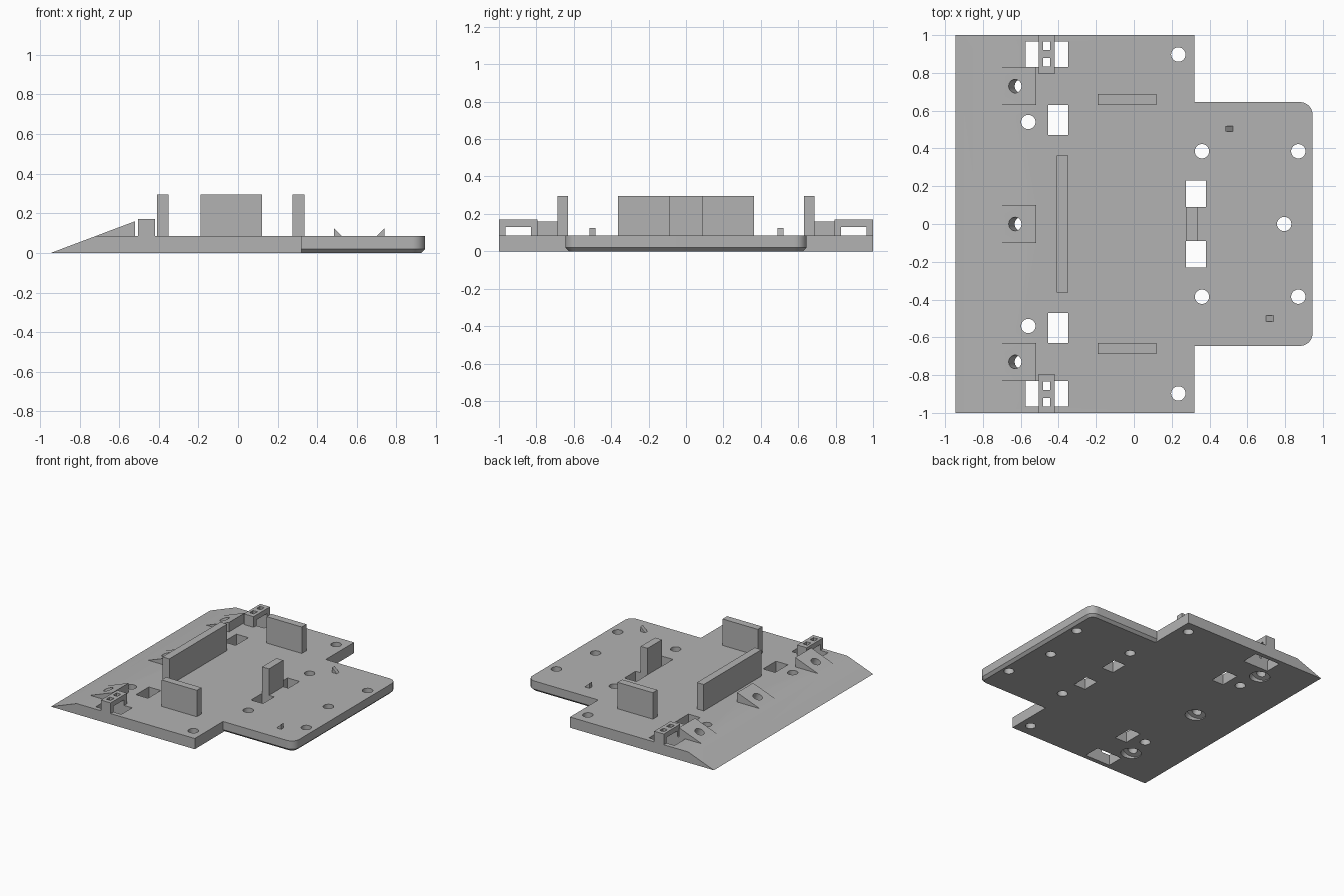
import bpy, bmesh, math
from mathutils import Matrix, Vector

if "Cube" in bpy.data.objects:
    bpy.data.objects.remove(bpy.data.objects["Cube"])

GREY = (0.45, 0.45, 0.45, 1)
mat = bpy.data.materials.new("plain grey")
mat.use_nodes = True
mat.diffuse_color = GREY
mat.node_tree.nodes["Principled BSDF"].inputs["Base Color"].default_value = GREY

TOP = 0.085                      # plate thickness
WALL_TOP = 0.295
NOSE, PEAK_X, PEAK_Z = -0.945, -0.52, 0.16
SLOPE = PEAK_Z / (PEAK_X - NOSE)
STEP = 0.32                      # where the wide plate ends


def make(name, bm):
    bmesh.ops.recalc_face_normals(bm, faces=bm.faces)
    me = bpy.data.meshes.new(name)
    bm.to_mesh(me)
    bm.free()
    me.materials.append(mat)
    ob = bpy.data.objects.new(name, me)
    bpy.context.collection.objects.link(ob)
    return ob


def add_box(bm, x0, x1, y0, y1, z0, z1):
    m = Matrix.Translation(((x0 + x1) / 2, (y0 + y1) / 2, (z0 + z1) / 2))
    bmesh.ops.create_cube(bm, size=1, matrix=m @ Matrix.Diagonal((x1 - x0, y1 - y0, z1 - z0, 1)))


def box(name, *dims):
    bm = bmesh.new()
    add_box(bm, *dims)
    return make(name, bm)


def add_cylinder(bm, x, y, z, radius, depth, tilt=0.0):
    m = Matrix.Translation((x, y, z)) @ Matrix.Rotation(tilt, 4, 'Y')
    bmesh.ops.create_cone(bm, cap_ends=True, segments=40, radius1=radius,
                          radius2=radius, depth=depth, matrix=m)


def side_profile(name, points, y0, y1):
    """Extrude an x-z outline along y."""
    bm = bmesh.new()
    face = bm.faces.new([bm.verts.new((x, y0, z)) for x, z in points])
    new = bmesh.ops.extrude_face_region(bm, geom=[face])["geom"]
    bmesh.ops.translate(bm, vec=(0, y1 - y0, 0),
                        verts=[v for v in new if isinstance(v, bmesh.types.BMVert)])
    return make(name, bm)


def combine(ob, tool, operation):
    mod = ob.modifiers.new("combine", 'BOOLEAN')
    mod.operation, mod.solver, mod.object = operation, 'EXACT', tool
    bpy.context.view_layer.objects.active = ob
    bpy.ops.object.modifier_apply(modifier=mod.name)
    bpy.data.objects.remove(tool)


# Wide plate with a ramped nose
plate = side_profile("base_plate", [(NOSE, 0), (STEP, 0), (STEP, TOP),
                                    (NOSE + TOP / SLOPE, TOP)], -1, 1)

# Narrower tongue: rounded corners and a chamfered underside
bm = bmesh.new()
rings = []
for z, inset in ((0, 0.02), (0.02, 0), (TOP, 0)):
    x1, y1, r = 0.945 - inset, 0.645 - inset, 0.065 - inset
    quarter = [(x1 - r + r * math.sin(a), y1 - r + r * math.cos(a))
               for a in (math.pi / 2 * i / 10 for i in range(11))]
    half = [(STEP - 0.1, y1)] + quarter
    outline = half + [(x, -y) for x, y in reversed(half)]
    rings.append([bm.verts.new((x, y, z)) for x, y in outline])
n = len(rings[0])
for low, high in zip(rings, rings[1:]):
    for i in range(n):
        bm.faces.new((low[i], low[(i + 1) % n], high[(i + 1) % n], high[i]))
bm.faces.new(rings[0])
bm.faces.new(rings[-1])
combine(plate, make("tongue", bm), 'UNION')

# Wedges that carry the ramp on upwards
WEDGE_Y = (-0.73, 0, 0.73)
for y in WEDGE_Y:
    points = [(NOSE + TOP / SLOPE, TOP), (NOSE + TOP / SLOPE, 0.05),
              (PEAK_X, 0.05), (PEAK_X, PEAK_Z)]
    combine(plate, side_profile("wedge", points, y - 0.1, y + 0.1), 'UNION')

# Slots, screw holes and tilted bores
bm = bmesh.new()
tilt = -math.atan(SLOPE)
axis = Vector((math.sin(tilt), 0, math.cos(tilt)))
bore_top = Vector((-0.63, 0, (-0.63 - NOSE) * SLOPE))
for s in (-1, 1):
    for x0, x1, ya, yb in ((-0.575, -0.35, 0.83, 0.965),
                           (-0.455, -0.35, 0.47, 0.63),
                           (0.275, 0.38, 0.09, 0.23)):
        add_box(bm, x0, x1, *sorted((s * ya, s * yb)), -0.1, 0.2)
    for x, y in ((0.235, 0.897), (-0.56, 0.54), (0.36, 0.385), (0.87, 0.385)):
        add_cylinder(bm, x, s * y, 0, 0.038, 0.4)
add_cylinder(bm, 0.795, 0, 0, 0.038, 0.4)
for y in WEDGE_Y:
    add_cylinder(bm, bore_top.x, y, bore_top.z, 0.036, 0.5, tilt)
combine(plate, make("hole_cutter", bm), 'DIFFERENCE')

# Wide recesses under the tilted bores
bm = bmesh.new()
centre = bore_top - axis * (0.09 + 0.1)
for y in WEDGE_Y:
    add_cylinder(bm, centre.x, y, centre.z, 0.072, 0.2, tilt)
combine(plate, make("recess_cutter", bm), 'DIFFERENCE')

bpy.ops.object.select_all(action='DESELECT')
plate.select_set(True)
bpy.context.view_layer.objects.active = plate
bpy.ops.object.shade_smooth_by_angle(angle=math.radians(25))

# Upright walls
box("long_wall", -0.41, -0.35, -0.363, 0.363, TOP, WALL_TOP)
box("short_wall", 0.275, 0.335, -0.09, 0.09, TOP, WALL_TOP)

for s, side in ((-1, "front"), (1, "back")):
    box(side + "_wall", -0.19, 0.12, *sorted((s * 0.63, s * 0.688)), TOP, WALL_TOP)

    # Bridge over the outer slot, with two square openings
    bridge = box(side + "_bridge", -0.505, -0.42, *sorted((s * 0.795, s)), TOP, 0.17)
    combine(bridge, box("arch_cutter", -0.6, -0.3, *sorted((s * 0.83, s * 0.965)),
                        0, 0.13), 'DIFFERENCE')
    bm = bmesh.new()
    for ya, yb in ((0.835, 0.88), (0.922, 0.965)):
        add_box(bm, -0.483, -0.445, *sorted((s * ya, s * yb)), 0.1, 0.3)
    combine(bridge, make("opening_cutter", bm), 'DIFFERENCE')

# Small triangular catches
for name, upright, toe, y in (("back_catch", 0.485, 0.525, 0.505),
                              ("front_catch", 0.74, 0.70, -0.5)):
    side_profile(name, [(upright, TOP), (upright, 0.125), (toe, TOP)], y - 0.015, y + 0.015)
